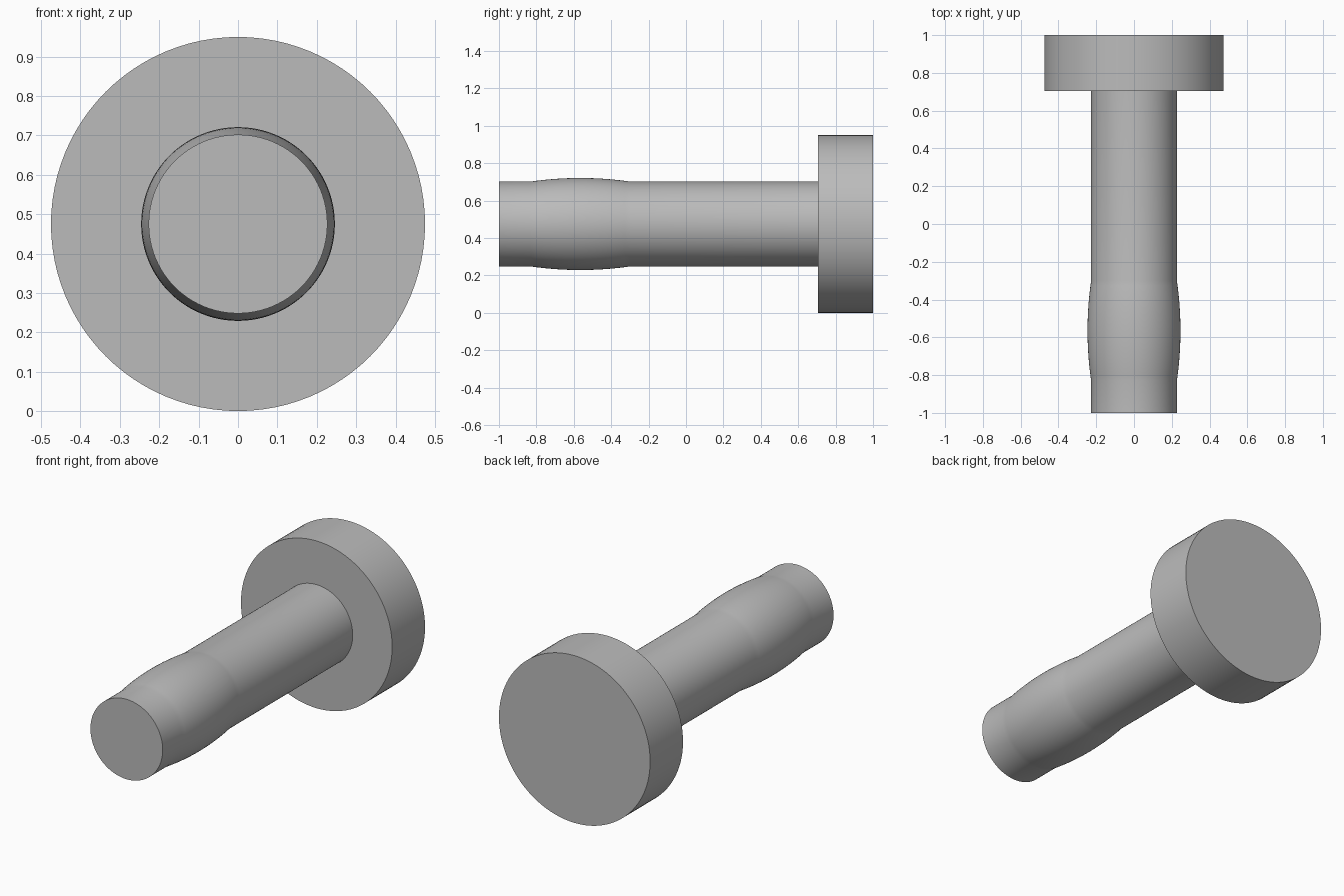
import bpy, bmesh, math

cube = bpy.data.objects.get("Cube")
if cube:
    bpy.data.objects.remove(cube, do_unlink=True)

SEGMENTS = 96
HEAD_R, SHAFT_R, BULGE_R = 0.475, 0.227, 0.246
FRONT, BULGE_START, BULGE_END, HEAD_FRONT, BACK = -1.0, -0.83, -0.30, 0.705, 1.0

steel = bpy.data.materials.new("plain grey metal")
steel.use_nodes = True
grey = (0.5, 0.5, 0.5, 1.0)
steel.diffuse_color = grey
steel.node_tree.nodes["Principled BSDF"].inputs["Base Color"].default_value = grey


def turned_part(name, profile):
    """Turn (radius, y) points around the long axis and cap both ends."""
    bm = bmesh.new()
    rings = []
    for radius, y in profile:
        angles = [2 * math.pi * i / SEGMENTS for i in range(SEGMENTS)]
        rings.append([bm.verts.new((radius * math.cos(a), y, HEAD_R + radius * math.sin(a)))
                      for a in angles])
    for a, b in zip(rings, rings[1:]):
        for i in range(SEGMENTS):
            j = (i + 1) % SEGMENTS
            bm.faces.new((a[i], a[j], b[j], b[i]))
    bm.faces.new(rings[0])
    bm.faces.new(rings[-1])
    bmesh.ops.recalc_face_normals(bm, faces=bm.faces)
    mesh = bpy.data.meshes.new(name)
    bm.to_mesh(mesh)
    bm.free()
    mesh.materials.append(steel)
    obj = bpy.data.objects.new(name, mesh)
    bpy.context.collection.objects.link(obj)
    bpy.ops.object.select_all(action="DESELECT")
    obj.select_set(True)
    bpy.context.view_layer.objects.active = obj
    bpy.ops.object.shade_smooth_by_angle(angle=math.radians(30))
    return obj


# Shaft with a shallow arched swelling near its free end
steps = 20
swelling = []
for k in range(steps + 1):
    t = k / steps
    rise = 4 * t * (1 - t) * (BULGE_R - SHAFT_R)
    swelling.append((SHAFT_R + rise, BULGE_START + t * (BULGE_END - BULGE_START)))
turned_part("shaft", [(SHAFT_R, FRONT)] + swelling + [(SHAFT_R, HEAD_FRONT)])

# Wide flat head
turned_part("head", [(HEAD_R, HEAD_FRONT), (HEAD_R, BACK)])
